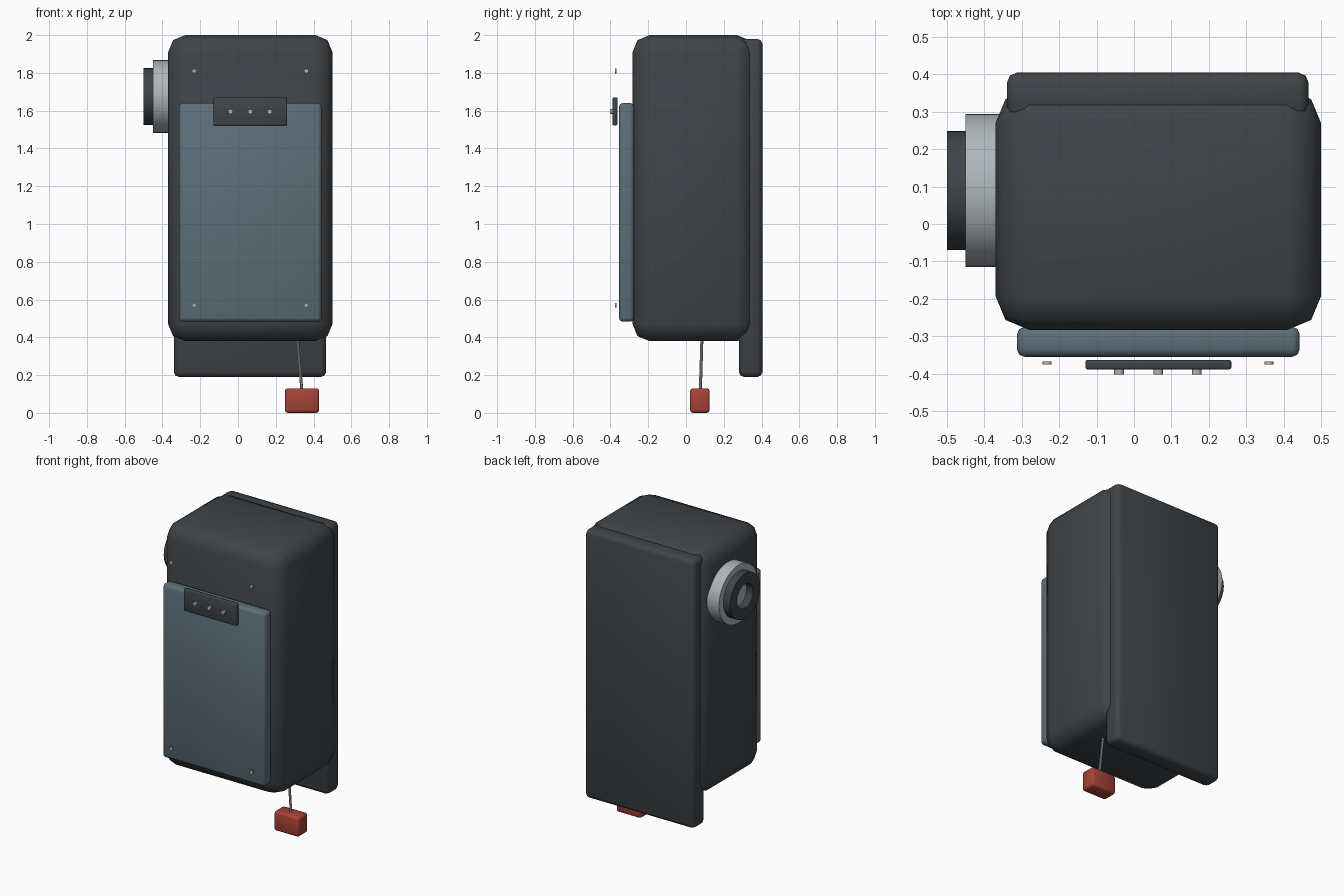
import bpy, bmesh, math
from mathutils import Vector, Matrix

if "Cube" in bpy.data.objects:
    bpy.data.objects.remove(bpy.data.objects["Cube"])


def material(name, rgb):
    m = bpy.data.materials.new(name)
    m.diffuse_color = (*rgb, 1)
    m.use_nodes = True
    m.node_tree.nodes["Principled BSDF"].inputs["Base Color"].default_value = m.diffuse_color
    return m


CHARCOAL = material("charcoal", (0.050, 0.058, 0.066))
SLATE = material("slate_blue", (0.108, 0.158, 0.190))
STEEL = material("light_steel", (0.43, 0.47, 0.49))
RED = material("brick_red", (0.38, 0.057, 0.038))


def finish(name, bm, mat, angle):
    bmesh.ops.recalc_face_normals(bm, faces=bm.faces)
    mesh = bpy.data.meshes.new(name)
    bm.to_mesh(mesh)
    bm.free()
    mesh.materials.append(mat)
    ob = bpy.data.objects.new(name, mesh)
    bpy.context.collection.objects.link(ob)
    bpy.ops.object.select_all(action='DESELECT')
    bpy.context.view_layer.objects.active = ob
    ob.select_set(True)
    bpy.ops.object.shade_smooth_by_angle(angle=math.radians(angle))
    return ob


def box(name, lo, hi, bevel, mat, segments=2):
    """Rounded box between two corners."""
    lo, hi = Vector(lo), Vector(hi)
    bm = bmesh.new()
    bmesh.ops.create_cube(bm, size=1)
    bmesh.ops.scale(bm, vec=hi - lo, verts=bm.verts)
    bmesh.ops.translate(bm, vec=(lo + hi) / 2, verts=bm.verts)
    bmesh.ops.bevel(bm, geom=bm.edges[:], offset=bevel, segments=segments,
                    profile=0.5, affect='EDGES')
    return finish(name, bm, mat, 60)


def rod(name, a, b, radius, mat, sides=12):
    """Cylinder from point a to point b."""
    a, b = Vector(a), Vector(b)
    d = b - a
    bm = bmesh.new()
    turn = d.to_track_quat('Z', 'Y').to_matrix().to_4x4()
    bmesh.ops.create_cone(bm, cap_ends=True, segments=sides, radius1=radius,
                          radius2=radius, depth=d.length,
                          matrix=Matrix.Translation((a + b) / 2) @ turn)
    return finish(name, bm, mat, 35)


def side_lathe(name, profile, mat, closed, sides=40):
    """Revolve (x, radius) points about the dial axis, slightly wide in y."""
    bm = bmesh.new()
    rings = []
    for x, r in profile:
        rings.append([bm.verts.new((x, 0.09 + 1.06 * r * math.cos(t), 1.675 + r * math.sin(t)))
                      for t in (2 * math.pi * i / sides for i in range(sides))])
    pairs = list(zip(rings, rings[1:]))
    if closed:
        pairs.append((rings[-1], rings[0]))
    else:
        bm.faces.new(rings[0])
        bm.faces.new(rings[-1])
    for p, q in pairs:
        for i in range(sides):
            j = (i + 1) % sides
            bm.faces.new((p[i], p[j], q[j], q[i]))
    return finish(name, bm, mat, 35)


# Housing, wall plate and front cover
box("housing", (-0.37, -0.283, 0.38), (0.50, 0.36, 2.0), 0.09, CHARCOAL)
box("back_plate", (-0.34, 0.28, 0.19), (0.467, 0.405, 1.98), 0.028, CHARCOAL)
box("front_cover", (-0.313, -0.355, 0.483), (0.443, -0.275, 1.64), 0.02, SLATE)

# Control strip with three buttons
box("control_strip", (-0.13, -0.389, 1.522), (0.26, -0.363, 1.67), 0.006, CHARCOAL)
for i, x in enumerate((-0.04, 0.065, 0.168)):
    rod(f"button_{i + 1}", (x, -0.402, 1.595), (x, -0.385, 1.595), 0.013, STEEL)

# Corner screws
for x in (-0.232, 0.361):
    for z in (0.57, 1.81):
        rod(f"screw_{x}_{z}", (x, -0.376, z), (x, -0.368, z), 0.012, STEEL)

# Side coupling: steel collar and open dark nozzle
side_lathe("collar", [(-0.36, 0.193), (-0.45, 0.193)], STEEL, False)
side_lathe("nozzle", [(-0.445, 0.15), (-0.50, 0.15), (-0.50, 0.08), (-0.445, 0.08)],
           CHARCOAL, True)

# Pull cord with hanging handle
rod("pull_cord", (0.312, 0.085, 0.42), (0.338, 0.076, 0.12), 0.008, STEEL, 10)
box("pull_handle", (0.248, 0.022, 0.0), (0.43, 0.125, 0.13), 0.015, RED)
